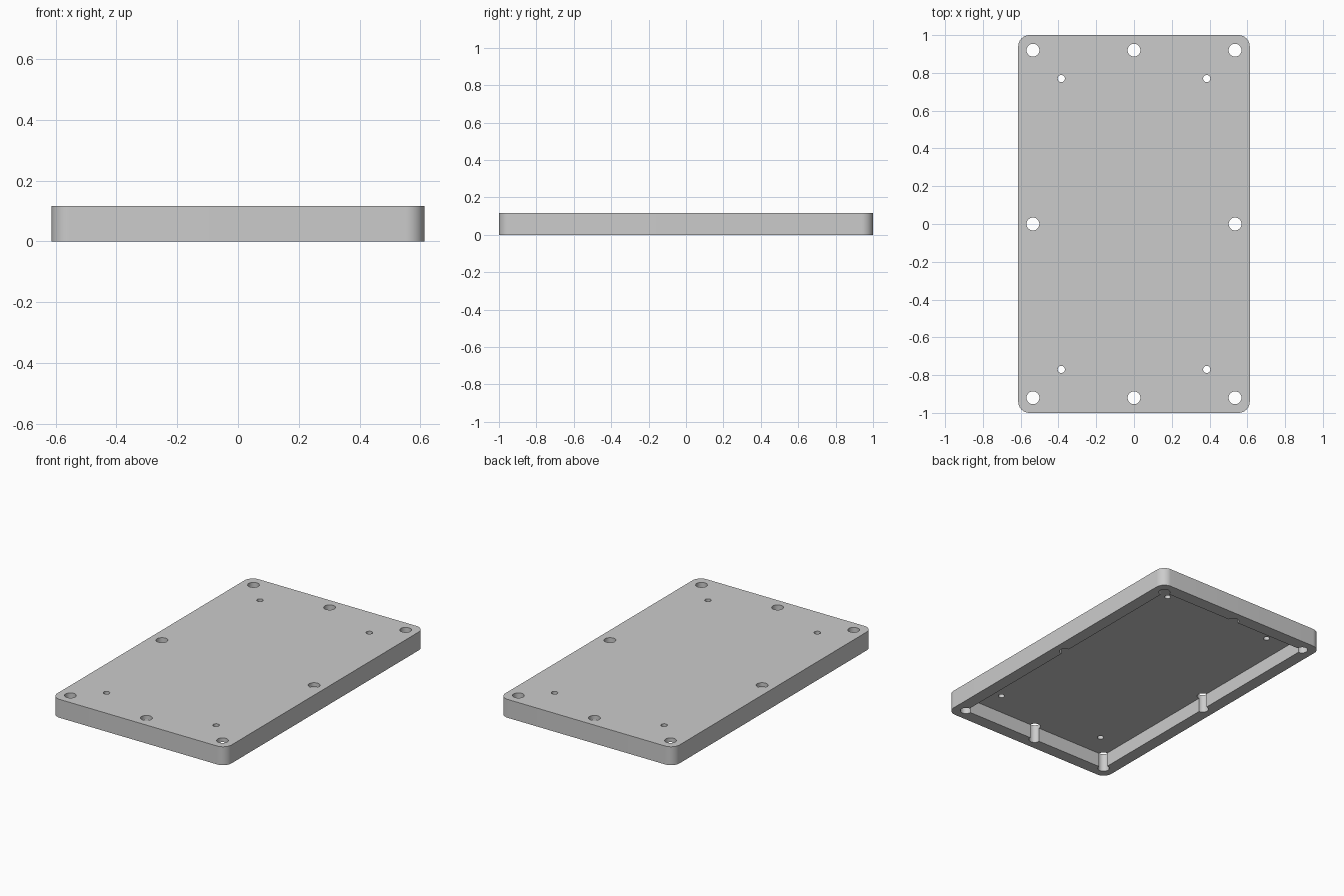
import bpy
import bmesh

if "Cube" in bpy.data.objects:
    bpy.data.objects.remove(bpy.data.objects["Cube"])

HALF_X, HALF_Y, HEIGHT = 0.613, 1.0, 0.117
SCREW_X, SCREW_Y = 0.535, 0.92
PIN_X, PIN_Y = 0.385, 0.77
CEILING = 0.09

grey = bpy.data.materials.new("light_grey")
grey.use_nodes = True
colour = (0.6, 0.6, 0.6, 1)
grey.diffuse_color = colour
grey.node_tree.nodes["Principled BSDF"].inputs["Base Color"].default_value = colour


def box(name, hx, hy, z0, z1, corner=0):
    """Upright box with optionally rounded vertical corners."""
    bm = bmesh.new()
    bmesh.ops.create_cube(bm, size=2)
    for v in bm.verts:
        v.co.x *= hx
        v.co.y *= hy
        v.co.z = z1 if v.co.z > 0 else z0
    if corner:
        upright = [e for e in bm.edges
                   if abs(e.verts[0].co.z - e.verts[1].co.z) > 0.01]
        bmesh.ops.bevel(bm, geom=upright, offset=corner, segments=12,
                        profile=0.5, affect='EDGES')
    mesh = bpy.data.meshes.new(name)
    bm.to_mesh(mesh)
    bm.free()
    obj = bpy.data.objects.new(name, mesh)
    bpy.context.collection.objects.link(obj)
    mesh.materials.append(grey)
    return obj


def cut(target, cutter):
    """Subtract the cutter from the target, then drop the cutter."""
    cutter.hide_render = True
    mod = target.modifiers.new("cut", 'BOOLEAN')
    mod.operation = 'DIFFERENCE'
    mod.solver = 'EXACT'
    mod.object = cutter
    bpy.context.view_layer.objects.active = target
    bpy.ops.object.modifier_apply(modifier=mod.name)
    bpy.data.objects.remove(cutter)


def drill(target, x, y, radius):
    """Round hole straight through the lid."""
    bpy.ops.mesh.primitive_cylinder_add(vertices=40, radius=radius, depth=1,
                                        location=(x, y, 0))
    drill_bit = bpy.context.object
    drill_bit.data.materials.append(grey)
    cut(target, drill_bit)


# Rounded lid, hollowed from below to leave a thin top and a rim
lid = box("lid", HALF_X, HALF_Y, 0, HEIGHT, corner=0.06)
cut(lid, box("cavity", SCREW_X, SCREW_Y, -0.1, CEILING))

# Screw holes around the rim, which break through its inner face
for i in (-1, 0, 1):
    for j in (-1, 0, 1):
        if i or j:
            drill(lid, i * SCREW_X, j * SCREW_Y, 0.034)

# Small pin holes in the top
for i in (-1, 1):
    for j in (-1, 1):
        drill(lid, i * PIN_X, j * PIN_Y, 0.019)

bpy.ops.object.select_all(action='DESELECT')
lid.select_set(True)
bpy.context.view_layer.objects.active = lid
bpy.ops.object.shade_smooth_by_angle(angle=0.6)
